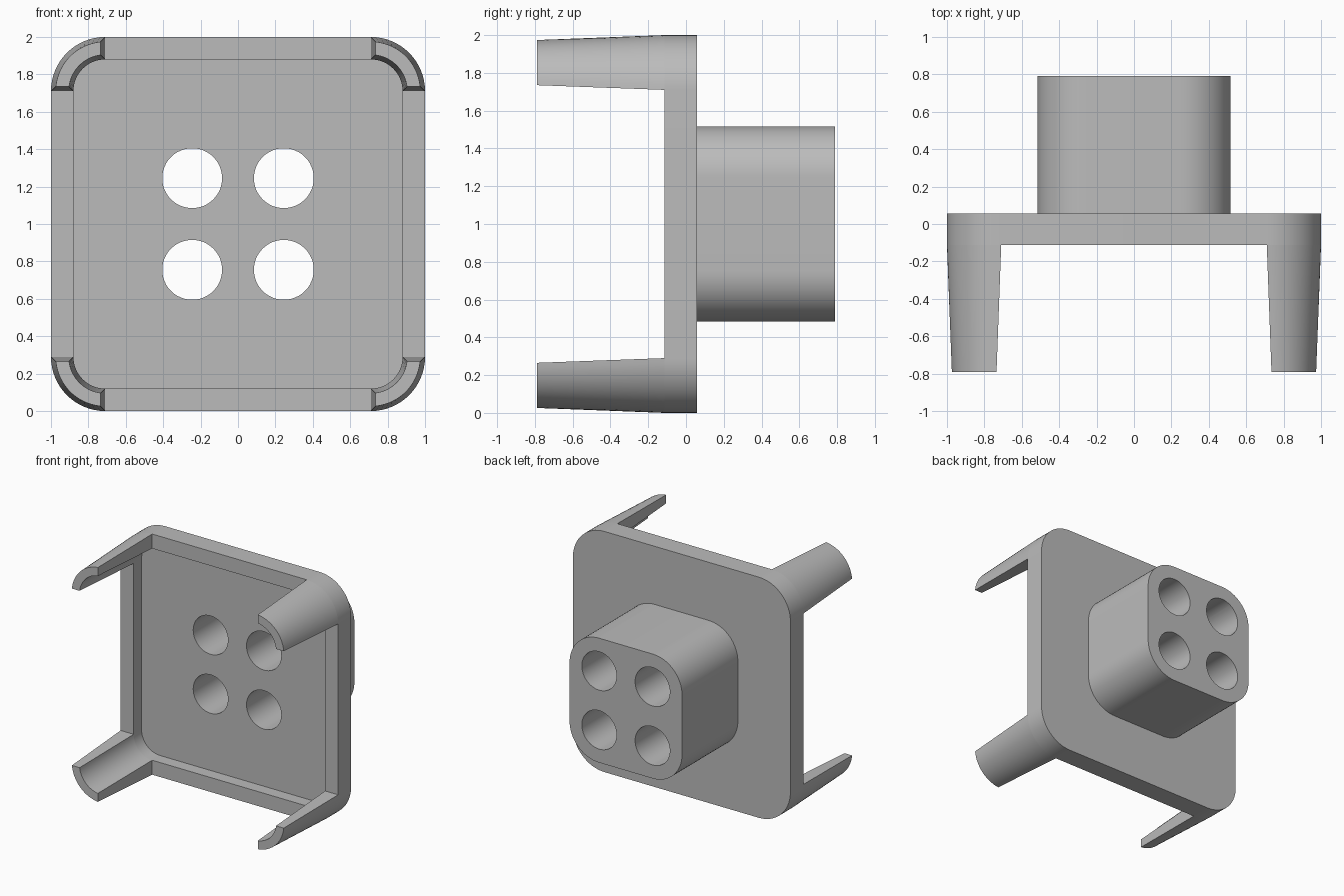
import bpy, bmesh, math

cube = bpy.data.objects.get("Cube")
if cube:
    bpy.data.objects.remove(cube, do_unlink=True)

# Depths along y, shared by the parts
BACK, FLOOR, RIM, TIP, BOSS = 0.057, -0.01, -0.113, -0.79, 0.79
CORNER = 0.71          # centre of each plate corner arc
OUTER, INNER = 0.29, 0.17
DRAFT = 0.025          # leg taper on every side

grey = bpy.data.materials.new("plain grey")
grey.use_nodes = True
color = (0.5, 0.5, 0.5, 1)
grey.diffuse_color = color
grey.node_tree.nodes["Principled BSDF"].inputs["Base Color"].default_value = color


def arc(cx, cz, r, start, end, steps=16):
    """Arc points in the x-z plane, angles in radians."""
    return [(cx + r * math.cos(start + (end - start) * i / steps),
             cz + r * math.sin(start + (end - start) * i / steps))
            for i in range(steps + 1)]


def rounded_square(half, r):
    pts = []
    for k in range(4):
        a = math.pi / 2 * k
        sx, sz = [(1, 1), (-1, 1), (-1, -1), (1, -1)][k]
        pts += arc(sx * (half - r), 1 + sz * (half - r), r, a, a + math.pi / 2)
    return pts


def loft(name, near, far, y0, y1):
    """Closed solid between two matching x-z outlines."""
    bm = bmesh.new()
    a = [bm.verts.new((x, y0, z)) for x, z in near]
    b = [bm.verts.new((x, y1, z)) for x, z in far]
    bm.faces.new(a)
    bm.faces.new(b[::-1])
    n = len(a)
    for i in range(n):
        j = (i + 1) % n
        bm.faces.new((a[j], a[i], b[i], b[j]))
    bmesh.ops.recalc_face_normals(bm, faces=bm.faces)
    mesh = bpy.data.meshes.new(name)
    bm.to_mesh(mesh)
    bm.free()
    mesh.materials.append(grey)
    obj = bpy.data.objects.new(name, mesh)
    bpy.context.collection.objects.link(obj)
    return obj


def combine(obj, tools):
    """Apply booleans in order, then remove the tool objects."""
    for tool, operation in tools:
        mod = obj.modifiers.new("shape", 'BOOLEAN')
        mod.operation, mod.solver, mod.object = operation, 'EXACT', tool
    graph = bpy.context.evaluated_depsgraph_get()
    mesh = bpy.data.meshes.new_from_object(obj.evaluated_get(graph))
    obj.modifiers.clear()
    obj.data = mesh
    for tool, _ in tools:
        bpy.data.objects.remove(tool, do_unlink=True)


def smooth(obj):
    bpy.ops.object.select_all(action='DESELECT')
    obj.select_set(True)
    bpy.context.view_layer.objects.active = obj
    bpy.ops.object.shade_smooth_by_angle(angle=math.radians(30))


# Square tray with a rear boss, a front recess and four through holes
plate = rounded_square(1, OUTER)
body = loft("tray_body", plate, plate, RIM, BACK)
block = rounded_square(0.517, 0.27)
recess = rounded_square(0.88, INNER)
tools = [(loft("rear_boss", block, block, 0.03, BOSS), 'UNION'),
         (loft("recess_cutter", recess, recess, -0.5, FLOOR), 'DIFFERENCE')]
for sx in (-1, 1):
    for sz in (-1, 1):
        hole = arc(sx * 0.245, 1 + sz * 0.245, 0.16, 0, math.tau, 48)[:-1]
        tools.append((loft("hole_cutter", hole, hole, -1, 1), 'DIFFERENCE'))
combine(body, tools)
smooth(body)


# Four tapering quarter-round corner legs
def leg_section(r_out, r_in, inset):
    a, b = math.asin(inset / r_out), math.asin(inset / r_in)
    q = math.pi / 2
    return arc(0, 0, r_out, a, q - a) + arc(0, 0, r_in, q - b, b)


base = leg_section(OUTER, INNER, 0)
tip = leg_section(OUTER - DRAFT, INNER + DRAFT, DRAFT)
for side, sx in (("left", 1), ("right", -1)):
    for level, sz in (("upper", 1), ("lower", -1)):
        place = lambda pts: [(sx * (CORNER + x), 1 + sz * (CORNER + z)) for x, z in pts]
        smooth(loft(f"{level}_{side}_leg", place(base), place(tip), RIM, TIP))
